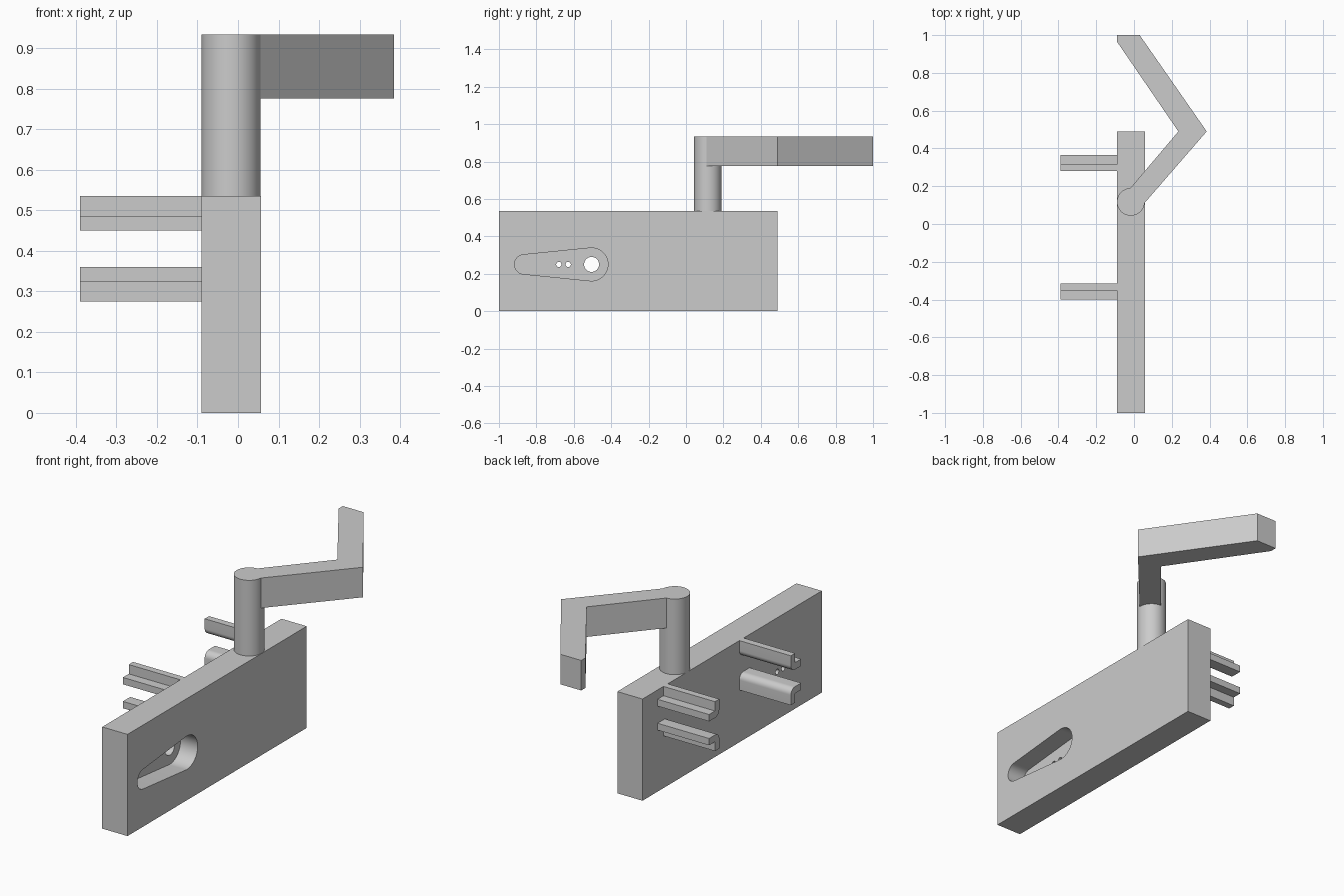
import bpy, bmesh
from math import sin, cos, pi, acos

if "Cube" in bpy.data.objects:
    bpy.data.objects.remove(bpy.data.objects["Cube"], do_unlink=True)

GREY = (0.6, 0.6, 0.6, 1)
grey = bpy.data.materials.new("plain grey")
grey.use_nodes = True
grey.diffuse_color = GREY
grey.node_tree.nodes["Principled BSDF"].inputs["Base Color"].default_value = GREY


def arc(cx, cy, r, start, end, n=32):
    return [(cx + r * cos(start + (end - start) * i / n),
             cy + r * sin(start + (end - start) * i / n)) for i in range(n + 1)]


def circle(cx, cy, r, n=64):
    return arc(cx, cy, r, 0, 2 * pi, n)[:-1]


def prism(name, outline, axis, lo, hi):
    """Extrude an outline along x (outline in y, z) or z (outline in x, y)."""
    place = (lambda p, t: (t, *p)) if axis == "x" else (lambda p, t: (*p, t))
    bm = bmesh.new()
    bottom = bm.faces.new([bm.verts.new(place(p, lo)) for p in outline])
    grown = bmesh.ops.extrude_face_region(bm, geom=[bottom])["geom"]
    offset = (hi - lo, 0, 0) if axis == "x" else (0, 0, hi - lo)
    bmesh.ops.translate(bm, vec=offset,
                        verts=[g for g in grown if isinstance(g, bmesh.types.BMVert)])
    bmesh.ops.recalc_face_normals(bm, faces=bm.faces)
    mesh = bpy.data.meshes.new(name)
    bm.to_mesh(mesh)
    bm.free()
    obj = bpy.data.objects.new(name, mesh)
    bpy.context.collection.objects.link(obj)
    mesh.materials.append(grey)
    return obj


def select(obj):
    bpy.ops.object.select_all(action="DESELECT")
    obj.select_set(True)
    bpy.context.view_layer.objects.active = obj


def combine(obj, other, operation):
    mod = obj.modifiers.new("combine", "BOOLEAN")
    mod.operation, mod.object, mod.solver = operation, other, "EXACT"
    select(obj)
    bpy.ops.object.modifier_apply(modifier=mod.name)
    bpy.data.objects.remove(other, do_unlink=True)


def smooth(obj):
    select(obj)
    bpy.ops.object.shade_smooth_by_angle(angle=pi / 6)


# Upright plate
BACK, FACE, TOP = -0.09, 0.057, 0.535
plate = prism("plate", [(-1, 0), (0.49, 0), (0.49, TOP), (-1, TOP)], "x", BACK, FACE)

# Tapered pocket with rounded ends
big_y, small_y, mid_z, big_r, small_r = -0.505, -0.865, 0.25, 0.088, 0.052
lean = pi - acos((big_r - small_r) / (big_y - small_y))
outline = arc(big_y, mid_z, big_r, -lean, lean) + arc(small_y, mid_z, small_r, lean, 2 * pi - lean)
combine(plate, prism("pocket_cutter", outline, "x", FACE - 0.1, FACE + 0.1), "DIFFERENCE")

# Holes through the pocket floor
for y, r in ((big_y, 0.04), (-0.63, 0.014), (-0.68, 0.014)):
    combine(plate, prism("hole_cutter", circle(y, mid_z, r), "x", -0.2, 0), "DIFFERENCE")
smooth(plate)

# Four L-shaped rails, mirrored front to back and top to bottom
WALL, SIZE, ROUND = 0.036, 0.085, 0.033
corner = arc(ROUND, ROUND, ROUND, pi, 1.5 * pi, 10)
section = corner + [(SIZE, 0), (SIZE, WALL), (WALL, WALL), (WALL, SIZE), (0, SIZE)]
for end, y, sy in (("front", -0.315, -1), ("back", 0.28, 1)):
    for level, z, sz in (("upper", 0.45, 1), ("lower", 0.36, -1)):
        points = [(y + sy * a, z + sz * b) for a, b in section]
        smooth(prism(f"{end}_{level}_rail", points, "x", -0.39, BACK))

# Round post joined to the bent crank arm
post = prism("post_and_arm", circle(-0.017, 0.117, 0.073), "z", TOP, 0.933)
arm = prism("arm", [(-0.017, 0.117), (0.055, 0.11), (0.385, 0.49), (0.03, 1), (-0.09, 1),
                    (-0.09, 0.965), (0.235, 0.49), (-0.02, 0.189)], "z", 0.775, 0.933)
combine(post, arm, "UNION")
smooth(post)
